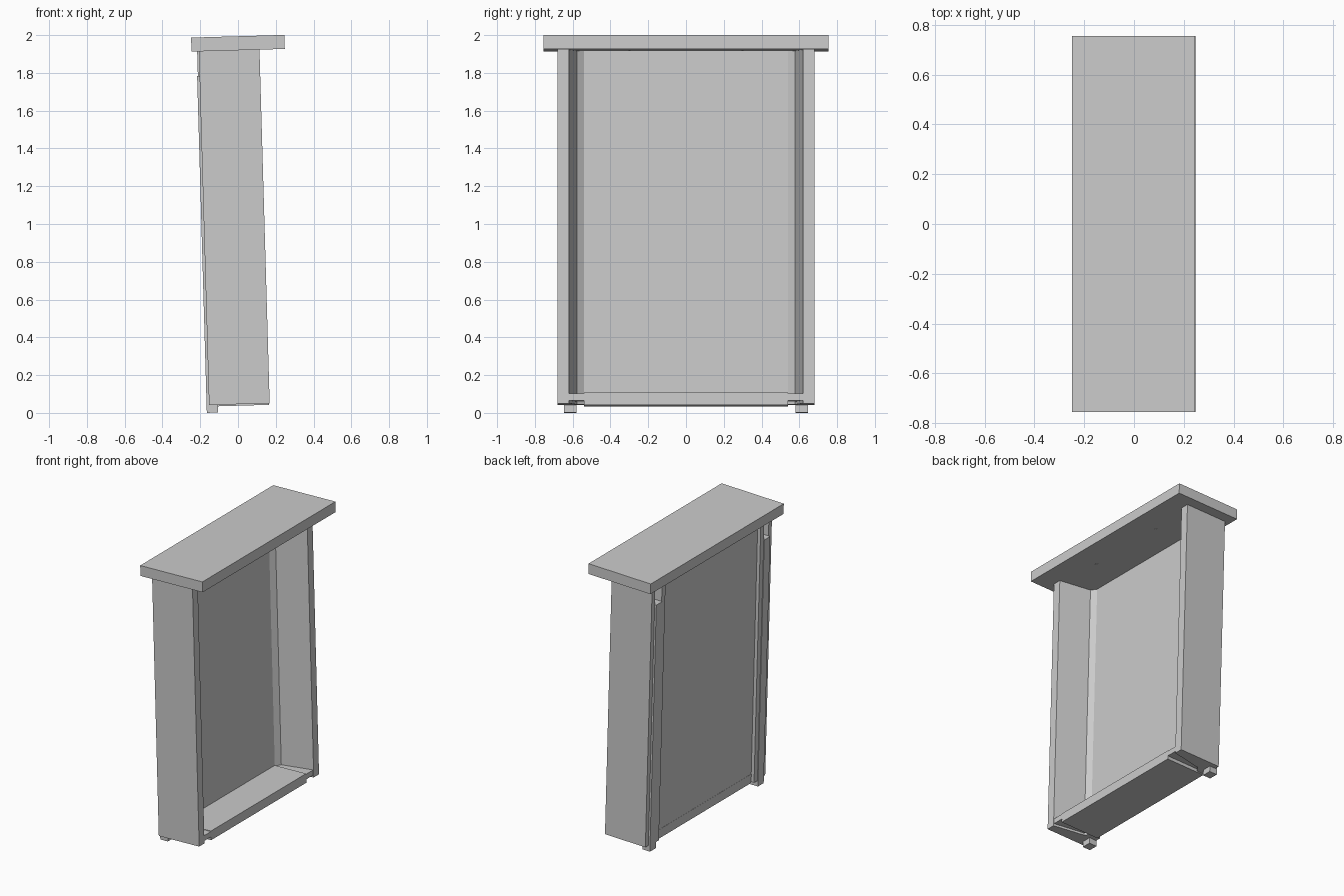
import bpy, bmesh, math
from mathutils import Matrix

cube = bpy.data.objects.get("Cube")
if cube:
    bpy.data.objects.remove(cube, do_unlink=True)

grey = bpy.data.materials.new("plain grey")
grey.use_nodes = True
COLOUR = (0.6, 0.6, 0.6, 1)
grey.diffuse_color = COLOUR
grey.node_tree.nodes["Principled BSDF"].inputs["Base Color"].default_value = COLOUR

# The whole drawer stands on end and leans slightly
LEAN = Matrix.Rotation(-math.radians(1.65), 4, 'Y')
FRONT_Z = 1.919


def finish(name, bm):
    bmesh.ops.recalc_face_normals(bm, faces=bm.faces)
    bm.transform(LEAN)
    mesh = bpy.data.meshes.new(name)
    bm.to_mesh(mesh)
    bm.free()
    mesh.materials.append(grey)
    obj = bpy.data.objects.new(name, mesh)
    bpy.context.collection.objects.link(obj)
    return obj


def prism(name, points, axis, start, end):
    """Extrude a profile: (x, y) along z, or (y, z) along x."""
    bm = bmesh.new()
    if axis == 'Z':
        verts = [bm.verts.new((a, b, start)) for a, b in points]
        step = (0, 0, end - start)
    else:
        verts = [bm.verts.new((start, a, b)) for a, b in points]
        step = (end - start, 0, 0)
    face = bm.faces.new(verts)
    out = bmesh.ops.extrude_face_region(bm, geom=[face])
    moved = [v for v in out["geom"] if isinstance(v, bmesh.types.BMVert)]
    bmesh.ops.translate(bm, verts=moved, vec=step)
    return finish(name, bm)


def box(name, x, y, z):
    corners = [(x[0], y[0]), (x[1], y[0]), (x[1], y[1]), (x[0], y[1])]
    return prism(name, corners, 'Z', *z)


# Drawer front and bottom panel
box("drawer_front", (-0.191, 0.303), (-0.755, 0.755), (FRONT_Z, 1.993))
box("bottom_panel", (-0.137, -0.083), (-0.54, 0.54), (0.1, FRONT_Z))

# Back board with notched lower corners and slightly lower end tabs
half = [(0.54, 0.038), (0.54, 0.062), (0.62, 0.062), (0.62, 0.099), (0.54, 0.099), (0.54, 0.103)]
prism("back_board", half + [(-y, z) for y, z in reversed(half)], 'X', -0.138, 0.166)

# Side walls: sloped inner face, supporting rib and a groove for the slide rail
wall = [(0.169, 0.68), (0.169, 0.62), (-0.058, 0.578), (-0.083, 0.54),
        (-0.161, 0.54), (-0.161, 0.58), (-0.106, 0.58), (-0.106, 0.645),
        (-0.152, 0.645), (-0.152, 0.68)]
for side, s in (("left", 1), ("right", -1)):
    prism(side + "_wall", [(x, s * y) for x, y in wall], 'Z', 0.046, FRONT_Z)
    box(side + "_slide_rail", (-0.165, -0.105), sorted((s * 0.579, s * 0.646)), (0.005, 1.79))
    bm = bmesh.new()
    bmesh.ops.create_cone(bm, cap_ends=True, segments=12, radius1=0.012, radius2=0.012,
                          depth=0.002, matrix=Matrix.Translation((0.12, s * 0.3, FRONT_Z - 0.0005)))
    finish(side + "_screw_head", bm)
